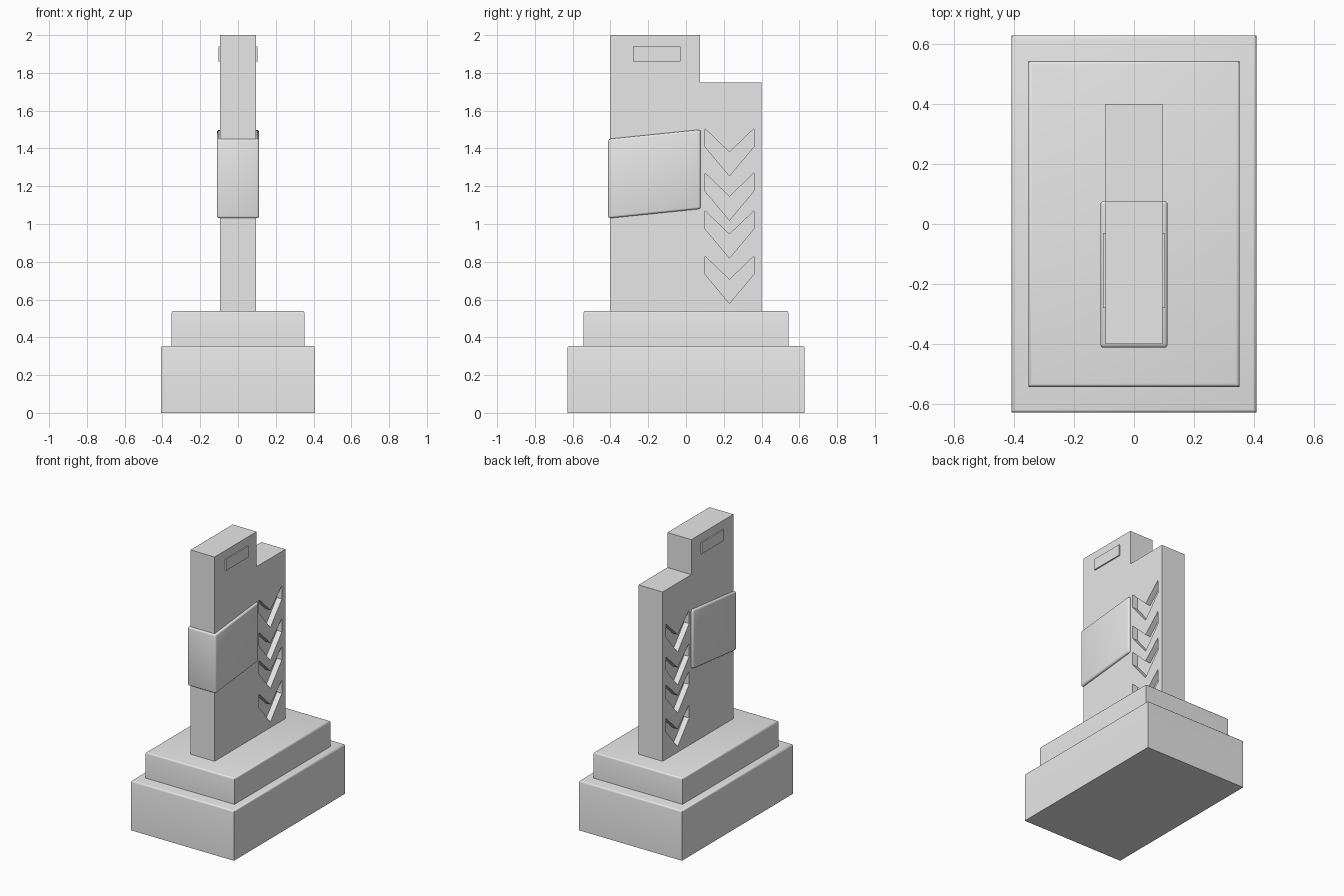
import bpy
import bmesh
import math

cube = bpy.data.objects.get("Cube")
if cube:
    bpy.data.objects.remove(cube, do_unlink=True)

# Single stone colour
stone = bpy.data.materials.new("light_grey_stone")
stone.use_nodes = True
GREY = (0.8, 0.8, 0.8, 1.0)
stone.diffuse_color = GREY
stone.node_tree.nodes["Principled BSDF"].inputs["Base Color"].default_value = GREY


def prism(name, profile, x0, x1):
    """Extrude a (y, z) profile from x0 to x1."""
    bm = bmesh.new()
    face = bm.faces.new([bm.verts.new((x0, y, z)) for y, z in profile])
    new = bmesh.ops.extrude_face_region(bm, geom=[face])["geom"]
    moved = [v for v in new if isinstance(v, bmesh.types.BMVert)]
    bmesh.ops.translate(bm, verts=moved, vec=(x1 - x0, 0, 0))
    bmesh.ops.recalc_face_normals(bm, faces=bm.faces)
    mesh = bpy.data.meshes.new(name)
    bm.to_mesh(mesh)
    bm.free()
    mesh.materials.append(stone)
    obj = bpy.data.objects.new(name, mesh)
    bpy.context.collection.objects.link(obj)
    return obj


def rect(y0, y1, z0, z1):
    return [(y0, z0), (y1, z0), (y1, z1), (y0, z1)]


def select(obj):
    bpy.ops.object.select_all(action='DESELECT')
    obj.select_set(True)
    bpy.context.view_layer.objects.active = obj


def round_edges(obj, width, top_only=False):
    """Round all edges, or just the rim of the top face, and smooth them."""
    bm = bmesh.new()
    bm.from_mesh(obj.data)
    top = max(v.co.z for v in bm.verts) - 0.001
    edges = [e for e in bm.edges
             if not top_only or all(v.co.z > top for v in e.verts)]
    bmesh.ops.bevel(bm, geom=edges, offset=width, segments=3,
                    profile=0.5, affect='EDGES')
    bm.to_mesh(obj.data)
    bm.free()
    select(obj)
    bpy.ops.object.shade_smooth_by_angle(angle=math.radians(35))


# Stepped plinth
lower = prism("plinth_lower", rect(-0.628, 0.628, 0, 0.355), -0.408, 0.408)
upper = prism("plinth_upper", rect(-0.542, 0.542, 0.34, 0.54), -0.352, 0.352)
for step in (lower, upper):
    round_edges(step, 0.012, top_only=True)

# Upright slab with a notch at the back of the top
HALF = 0.095
slab = prism("upright_slab",
             [(-0.4, 0.53), (0.4, 0.53), (0.4, 1.75), (0.075, 1.75),
              (0.075, 2.0), (-0.4, 2.0)], -HALF, HALF)

# Chevron recesses on both sides
DEPTH = 0.04
for tip in (0.58, 0.82, 1.02, 1.255):
    chevron = [(0.1, tip + 0.25), (0.1, tip + 0.155), (0.23, tip),
               (0.36, tip + 0.155), (0.36, tip + 0.25), (0.23, tip + 0.125)]
    for side in (-1, 1):
        cutter = prism("chevron_cutter", chevron,
                       side * (HALF - DEPTH), side * (HALF + 0.05))
        cutter.hide_render = True
        mod = slab.modifiers.new("chevron", 'BOOLEAN')
        mod.operation = 'DIFFERENCE'
        mod.solver = 'EXACT'
        mod.object = cutter
        select(slab)
        bpy.ops.object.modifier_apply(modifier=mod.name)
        bpy.data.objects.remove(cutter, do_unlink=True)

# Slanted band wrapped around the front of the slab
band = prism("slanted_band",
             [(-0.412, 1.03), (0.077, 1.08), (0.077, 1.5), (-0.412, 1.45)],
             -0.112, 0.112)
round_edges(band, 0.012)

# Small raised plates near the top
for side, label in ((1, "left"), (-1, "right")):
    prism(label + "_top_plate", rect(-0.28, -0.03, 1.86, 1.94),
          side * (HALF - 0.01), side * 0.104)
